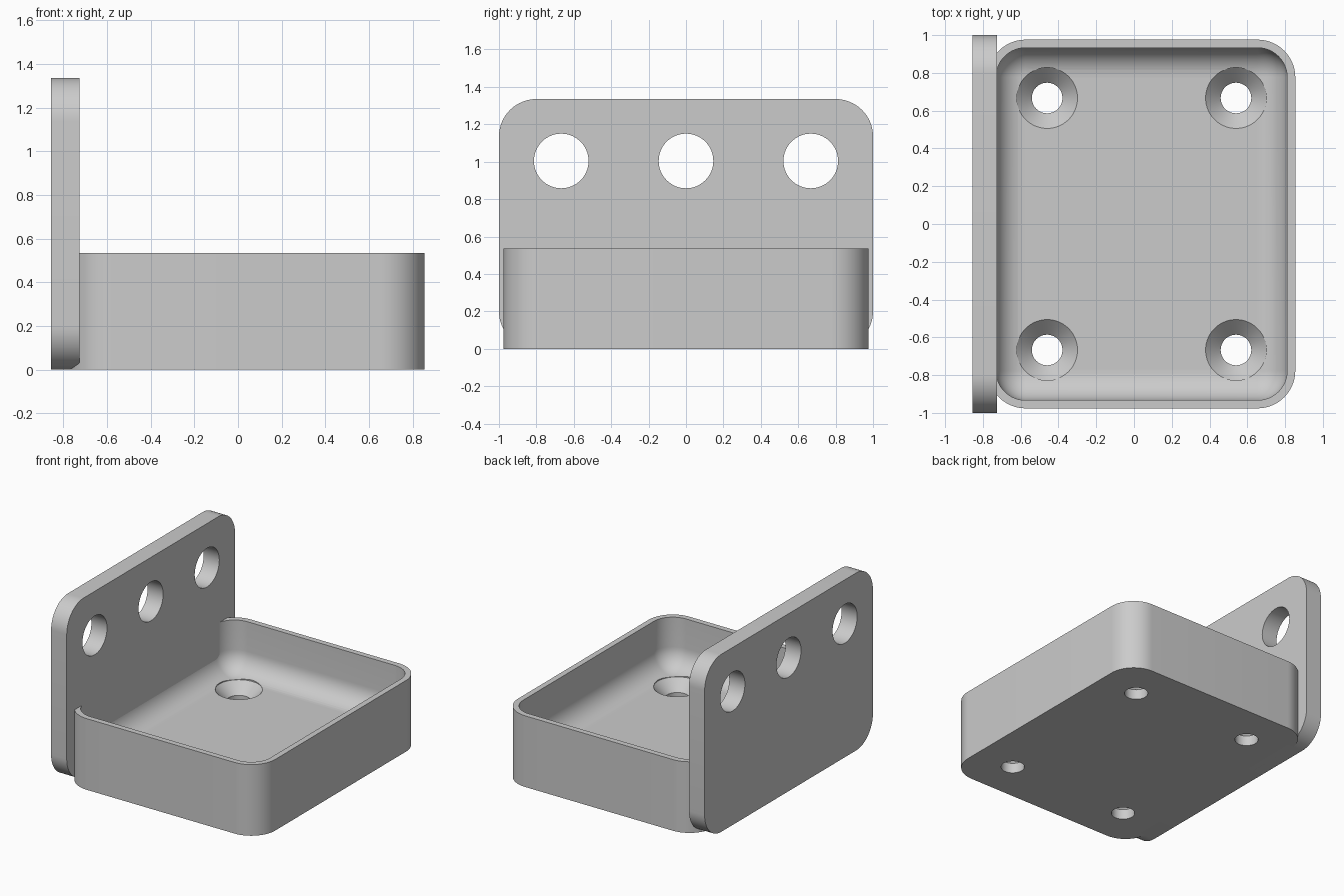
import bpy, bmesh, math

cube = bpy.data.objects.get("Cube")
if cube:
    bpy.data.objects.remove(cube, do_unlink=True)

GREY = (0.6, 0.6, 0.6, 1.0)
grey = bpy.data.materials.new("plain grey")
grey.use_nodes = True
grey.diffuse_color = GREY
grey.node_tree.nodes["Principled BSDF"].inputs["Base Color"].default_value = GREY


def rounded_rect(hu, hv, r, steps=16):
    """Counter-clockwise outline of a rounded rectangle centred on the origin."""
    points = []
    for k, (su, sv) in enumerate([(1, 1), (-1, 1), (-1, -1), (1, -1)]):
        for i in range(steps + 1):
            a = math.pi / 2 * (k + i / steps)
            points.append((su * (hu - r) + r * math.cos(a),
                           sv * (hv - r) + r * math.sin(a)))
    return points


def circle(r, steps=64):
    return [(r * math.cos(2 * math.pi * i / steps),
             r * math.sin(2 * math.pi * i / steps)) for i in range(steps)]


def loft(name, rings):
    """Closed solid skinned through a list of equal-length 3D rings."""
    bm = bmesh.new()
    loops = [[bm.verts.new(p) for p in ring] for ring in rings]
    n = len(loops[0])
    for low, high in zip(loops, loops[1:]):
        for i in range(n):
            j = (i + 1) % n
            bm.faces.new((low[i], low[j], high[j], high[i]))
    bm.faces.new(loops[0][::-1])
    bm.faces.new(loops[-1])
    bmesh.ops.recalc_face_normals(bm, faces=bm.faces)
    mesh = bpy.data.meshes.new(name)
    bm.to_mesh(mesh)
    bm.free()
    obj = bpy.data.objects.new(name, mesh)
    bpy.context.collection.objects.link(obj)
    mesh.materials.append(grey)
    return obj


def cut(target, cutters):
    """Subtract the cutters from the target, then discard them."""
    for cutter in cutters:
        cutter.hide_render = True
        mod = target.modifiers.new("hole", "BOOLEAN")
        mod.operation = "DIFFERENCE"
        mod.solver = "EXACT"
        mod.object = cutter
    bpy.ops.object.select_all(action="DESELECT")
    target.select_set(True)
    bpy.context.view_layer.objects.active = target
    for mod in list(target.modifiers):
        bpy.ops.object.modifier_apply(modifier=mod.name)
    for cutter in cutters:
        bpy.data.objects.remove(cutter, do_unlink=True)
    bpy.ops.object.shade_smooth_by_angle(angle=math.radians(30))


# Upright plate with three round holes
BACK, FACE, HEIGHT = -0.855, -0.725, 1.335
outline = rounded_rect(1.0, HEIGHT / 2, 0.2)
plate = loft("upright_plate", [[(x, y, z + HEIGHT / 2) for y, z in outline]
                               for x in (BACK, FACE)])
cut(plate, [loft("plate_hole_cutter", [[(x, y + u, 1.004 + v) for u, v in circle(0.146)]
                                       for x in (BACK - 0.1, FACE + 0.1)])
            for y in (-0.667, 0, 0.667)])

# Open tray: outer wall, thin rim, inner wall and filleted floor
MID, HX, HY, RADIUS = 0.04, 0.814, 0.976, 0.2
WALL, RIM, FLOOR, FILLET = 0.043, 0.535, 0.157, 0.155
section = [(0, 0), (0, RIM), (WALL, RIM)]
for i in range(13):
    a = math.pi / 2 * i / 12
    section.append((WALL + FILLET * (1 - math.cos(a)),
                    FLOOR + FILLET * (1 - math.sin(a))))
tray = loft("tray", [[(MID + x, y, z) for x, y in
                      rounded_rect(HX - inset, HY - inset, RADIUS - inset)]
                     for inset, z in section])

# Countersunk screw holes in the tray floor
sink = [(0.081, -0.1), (0.081, 0.076), (0.161, FLOOR - 0.001), (0.161, 0.4)]
cut(tray, [loft("screw_hole_cutter", [[(MID + sx * 0.5 + u, sy * 0.667 + v, z)
                                       for u, v in circle(r)] for r, z in sink])
           for sx in (-1, 1) for sy in (-1, 1)])
